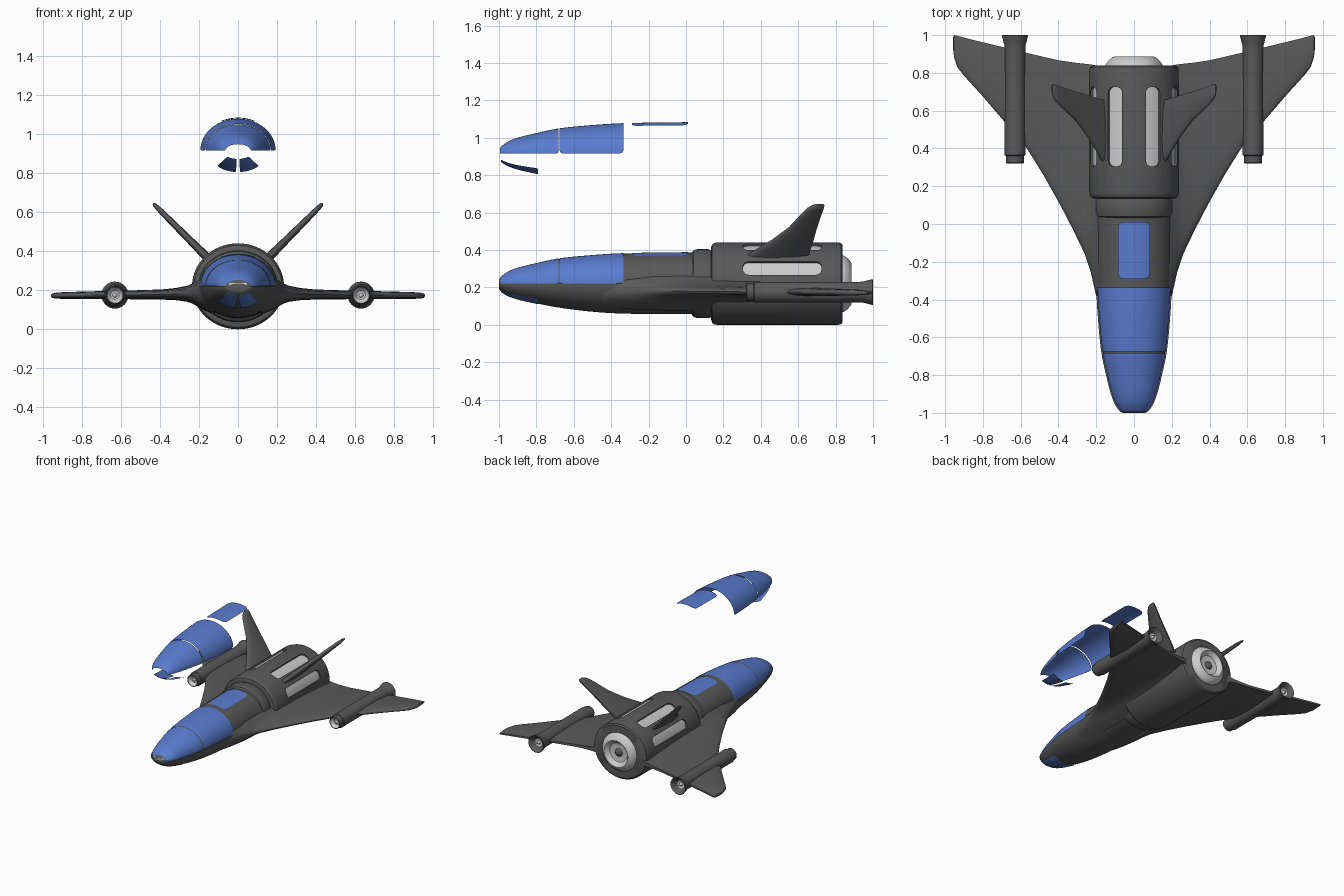
import bpy, bmesh, math
from mathutils import Vector

if "Cube" in bpy.data.objects:
    bpy.data.objects.remove(bpy.data.objects["Cube"])
rad = math.radians


def material(name, c):
    m = bpy.data.materials.new(name)
    m.diffuse_color = (*c, 1)
    m.use_nodes = True
    m.node_tree.nodes["Principled BSDF"].inputs["Base Color"].default_value = m.diffuse_color
    return m


DARK = material("dark_grey", (0.10, 0.10, 0.10))
LIGHT = material("light_grey", (0.55, 0.55, 0.55))
BLUE = material("blue", (0.10, 0.20, 0.62))


def grid_object(name, rows, mat, closed=False, caps=False):
    """Skin a list of equal-length point rows."""
    bm = bmesh.new()
    vs = [[bm.verts.new(p) for p in r] for r in rows]
    n = len(rows[0])
    for a, b in zip(vs, vs[1:]):
        for i in range(n if closed else n - 1):
            j = (i + 1) % n
            bm.faces.new((a[i], a[j], b[j], b[i]))
    if caps:
        bm.faces.new(vs[0])
        bm.faces.new(vs[-1])
    bmesh.ops.remove_doubles(bm, verts=bm.verts, dist=1e-5)
    bmesh.ops.recalc_face_normals(bm, faces=bm.faces)
    me = bpy.data.meshes.new(name)
    bm.to_mesh(me)
    bm.free()
    ob = bpy.data.objects.new(name, me)
    bpy.context.collection.objects.link(ob)
    me.materials.append(mat)
    return ob


def lathe(name, prof, mat, x=0, z=0.22, sx=1, n=48):
    """Turn (y, radius) points round the y axis."""
    rows = [[(x + sx * r * math.cos(2 * math.pi * i / n), y, z + r * math.sin(2 * math.pi * i / n))
             for i in range(n)] for y, r in prof]
    return grid_object(name, rows, mat, closed=True)


def patch(name, fn, y0, y1, a0, a1, mat, r=0.02, R=0.2, ny=24, na=32):
    """Rounded-corner sheet on a surface fn(y, angle)."""
    arc = [r * (1 - math.cos(i * math.pi / 12)) for i in range(6)]
    ys = [y0 + d for d in arc] + [y0 + r + (y1 - y0 - 2 * r) * i / ny for i in range(ny + 1)]
    ys += [y1 - d for d in reversed(arc)]
    mid, hw = (a0 + a1) / 2, abs(a1 - a0) / 2
    rows = []
    for y in ys:
        d = max(0, r - min(y - y0, y1 - y)) / r
        h = hw - r / R * (1 - math.sqrt(max(0, 1 - d * d)))
        rows.append([fn(y, mid + h * (2 * k / na - 1)) for k in range(na + 1)])
    return grid_object(name, rows, mat)


# Nose hull section: y, half width, top z, bottom z
HULL = [(-1, .045, .235, .20), (-.98, .075, .262, .172), (-.93, .102, .292, .147),
        (-.8, .138, .327, .115), (-.68, .163, .352, .092), (-.5, .181, .37, .07),
        (-.335, .19, .38, .06), (.06, .197, .386, .057)]
S = [math.sqrt(h[0] + 1) for h in HULL]


def hull_dims(y):
    """Smooth interpolation of the hull table."""
    s = math.sqrt(max(0, y + 1))
    i = max(k for k in range(len(S) - 1) if S[k] <= s or k == 0)
    h = S[i + 1] - S[i]
    t = (s - S[i]) / h

    def slope(k, c):
        a, b = max(0, k - 1), min(len(S) - 1, k + 1)
        return (HULL[b][c] - HULL[a][c]) / (S[b] - S[a])
    return [(2*t**3 - 3*t*t + 1) * HULL[i][c] + (t**3 - 2*t*t + t) * h * slope(i, c)
            + (3*t*t - 2*t**3) * HULL[i + 1][c] + (t**3 - t*t) * h * slope(i + 1, c) for c in (1, 2, 3)]


def hull_pt(y, a, off=0.0):
    w, top, bot = hull_dims(y)
    s = math.sin(a)
    w += off + (0.01 if s < 0 else 0)
    return Vector((w * math.cos(a), y, .22 + ((top - .22 + off) if s >= 0 else (.22 - bot + off)) * s))


def skin(y, a):
    return hull_pt(y, a, 0.003)


# Nose hull with a narrow ledge under the canopy
angles = [math.pi * i / 32 for i in range(32)] + [math.pi - 1e-9]
angles += [math.pi + 1e-6 + (math.pi - 2e-6) * i / 32 for i in range(33)]
ys = [-1 + 1.06 * (i / 48) ** 2 for i in range(49)]
grid_object("nose_hull", [[hull_pt(y, a) for a in angles] for y in ys], DARK, closed=True, caps=True)

# Blue panels, each with a second copy floating above
panels = [
    patch("canopy_front", skin, -.994, -.683, 0.01, math.pi - .01, BLUE, r=.012),
    patch("canopy_rear", skin, -.675, -.335, 0.01, math.pi - .01, BLUE),
    patch("roof_hatch", skin, -.29, .01, rad(64.5), rad(115.5), BLUE, r=.03),
    patch("chin_panel_right", skin, -.99, -.79, rad(-86), rad(-46), BLUE, r=.015),
    patch("chin_panel_left", skin, -.99, -.79, rad(-134), rad(-94), BLUE, r=.015)]
for p in panels:
    q = p.copy()
    q.name = "floating_" + p.name
    q.location.z = 0.695
    bpy.context.collection.objects.link(q)

# Nose light strip
rows = []
for y, k in ((-.985, 1), (-.998, 1), (-1, .9)):
    rows.append([(k * (math.copysign(.035, math.cos(t)) + .014 * math.cos(t)), y, .224 + k * .014 * math.sin(t))
                 for t in [2 * math.pi * (i + .5) / 24 for i in range(24)]])
grid_object("nose_light", rows, LIGHT, closed=True, caps=True)

# Collar and engine body
lathe("collar", [(.03, 0), (.03, .165), (.04, .178), (.06, .184), (.12, .184), (.13, .18), (.16, .18), (.16, 0)],
      DARK, sx=1.11, n=64)
body = lathe("engine_body", [(.135, 0), (.135, .195), (.14, .21), (.15, .217), (.165, .22), (.815, .22),
                             (.83, .216), (.838, .205), (.838, 0)], DARK, sx=1.07, n=64)


def engine_pt(r):
    return lambda y, a: Vector((1.07 * r * math.cos(a), y, .22 + r * math.sin(a)))


# Four recessed light slots along the engine body
bpy.context.view_layer.objects.active = body
for i, deg in enumerate((22.5, 64.5, 115.5, 157.5)):
    a0, a1 = rad(deg - 10), rad(deg + 10)
    cut = patch("slot_cutter", engine_pt(.22), .305, .725, a0, a1, DARK, r=.03, R=.22, ny=6, na=8)
    cut.hide_render = True
    sol = cut.modifiers.new("solid", 'SOLIDIFY')
    sol.thickness, sol.offset = .04, 0
    b = body.modifiers.new("cut", 'BOOLEAN')
    b.operation, b.solver, b.object = 'DIFFERENCE', 'EXACT', cut
    bpy.ops.object.modifier_apply(modifier=b.name)
    bpy.data.objects.remove(cut)
    patch(f"light_slot_{i + 1}", engine_pt(.208), .305, .725, a0, a1, LIGHT, r=.03, R=.22, ny=6, na=8)

# Main exhaust
lathe("main_exhaust", [(.83, .152), (.845, .15), (.865, .135), (.882, .115), (.886, .105), (.882, .097),
                       (.855, .075), (.85, .045), (.85, .03)], LIGHT)
lathe("exhaust_cone", [(.845, .034), (.855, .03), (.872, .014), (.875, 0)], DARK, n=24)

FOIL = [(0, 0), (.008, .25), (.03, .48), (.08, .7), (.2, .92), (.4, 1), (.65, .9), (.85, .65), (1, .35)]


def blade(name, stations, normal):
    """Loft airfoils: x, z, leading y, trailing y, half thickness; mirrored."""
    rows = []
    for x, z, le, te, h in stations:
        up = [(x + normal[0] * h * t, le + (te - le) * u, z + normal[1] * h * t) for u, t in FOIL]
        dn = [(x - normal[0] * h * t, le + (te - le) * u, z - normal[1] * h * t) for u, t in FOIL[1:]]
        rows.append(up + dn[::-1])
    ob = grid_object(name, rows, DARK, closed=True, caps=True)
    ob.modifiers.new("mirror", 'MIRROR')
    return ob


# Wings blended into the hull
blade("wings", [(.12, .185, -.60, .83, .11), (.18, .185, -.46, .834, .085), (.205, .184, -.36, .84, .069),
                (.23, .183, -.25, .845, .053), (.26, .182, -.16, .848, .041), (.32, .18, -.035, .855, .031),
                (.39, .178, .10, .865, .026), (.48, .177, .26, .885, .024), (.573, .176, .41, .907, .022),
                (.68, .175, .535, .933, .021), (.80, .174, .675, .962, .019), (.90, .173, .785, .987, .017),
                (.935, .172, .83, .996, .015), (.952, .172, .88, 1.0, .011), (.957, .172, .92, .99, .004)], (0, 1))

# V-shaped tail fins
c = math.sqrt(.5)
blade("tail_fins", [(.12, .33, .28, .64, .028), (.165, .375, .33, .655, .022), (.24, .45, .455, .68, .019),
                    (.31, .52, .55, .70, .017), (.37, .58, .605, .72, .015), (.41, .62, .645, .735, .013),
                    (.428, .638, .675, .74, .010), (.434, .644, .70, .735, .004)], (-c, c))

# Wing-mounted engine pods
for side, x in (("left", -.63), ("right", .63)):
    lathe(f"pod_{side}", [(.36, .03), (.325, .04), (.32, .043), (.325, .047), (.36, .049), (.365, .055), (.93, .055),
                          (.95, .057), (.975, .064), (.998, .069), (1.0, .066), (.965, .03)], DARK, x, .175, n=32)
    lathe(f"pod_intake_{side}", [(.321, .042), (.335, .036), (.348, .022), (.348, .012), (.328, 0)],
          LIGHT, x, .175, n=32)
    lathe(f"pod_nozzle_{side}", [(1.0, .066), (.975, .048), (.96, .025), (.96, .014), (.985, .006), (.988, 0)],
          LIGHT, x, .175, n=32)

# Smooth shading with sharp edges kept
bpy.ops.object.select_all(action='DESELECT')
for ob in bpy.context.scene.objects:
    ob.select_set(True)
bpy.context.view_layer.objects.active = body
bpy.ops.object.shade_smooth_by_angle(angle=rad(35))
